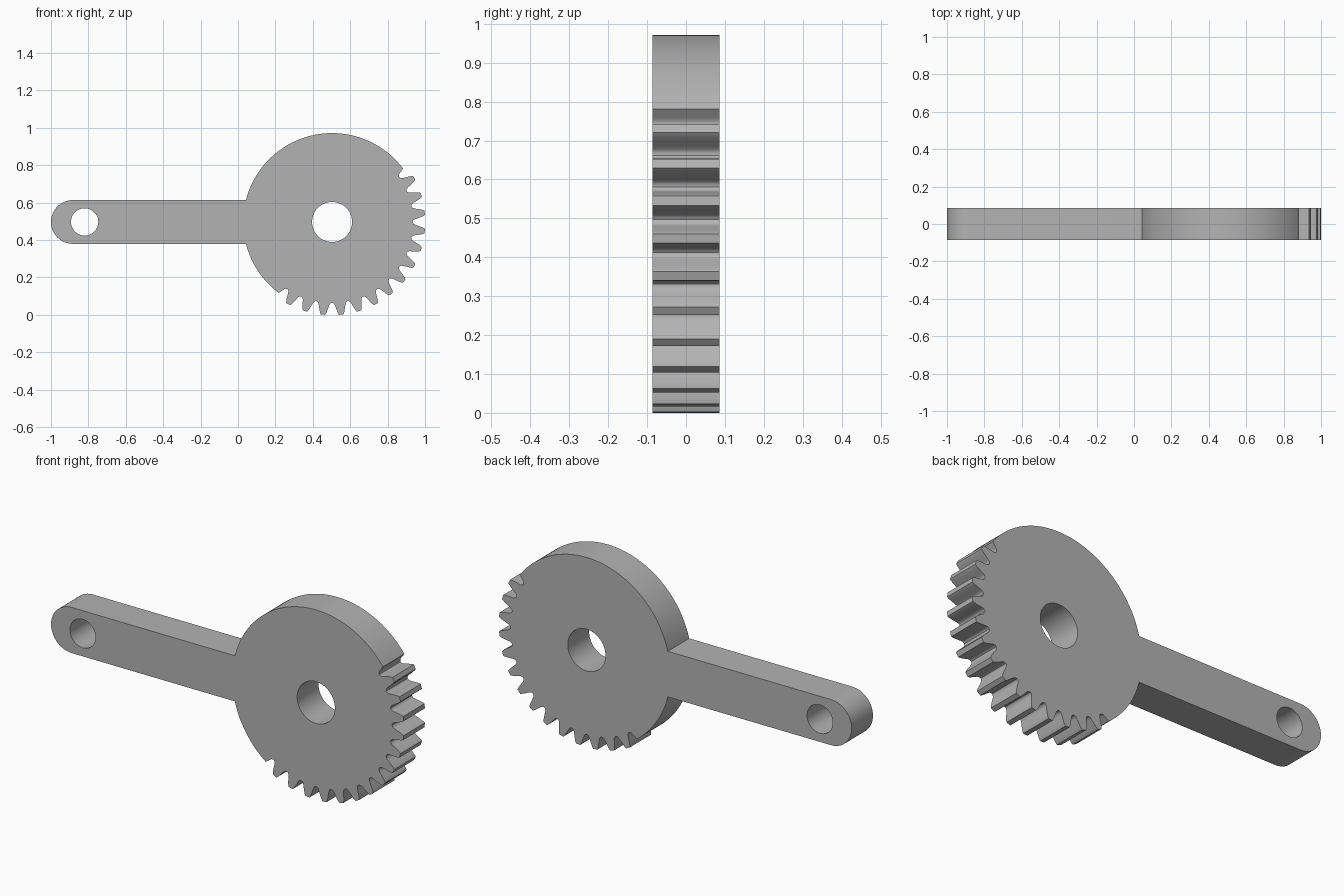
import bpy, bmesh, math
from math import sin, cos, radians, asin, degrees

if "Cube" in bpy.data.objects:
    bpy.data.objects.remove(bpy.data.objects["Cube"])

CX, CZ = 0.503, 0.4965        # gear axis
DISC_R, BORE_R = 0.475, 0.107
ARM_HALF, ARM_END = 0.117, -0.883
HOLE_X, HOLE_R = -0.82, 0.073
HALF_DEPTH = 0.0865
PITCH = 360 / 32
# half tooth: radius, angle from the tooth centre
FLANK = [(0.498, 1.35), (0.492, 1.75), (0.485, 2.1), (0.475, 2.5), (0.465, 2.9),
         (0.455, 3.3), (0.445, 3.7), (0.438, 4.15), (0.4335, 4.8), (0.4315, 5.625)]


def polar(r, deg, cx=CX):
    return (cx + r * cos(radians(deg)), CZ + r * sin(radians(deg)))


def arc(r, start, end, n, cx=CX):
    return [polar(r, start + (end - start) * i / n, cx) for i in range(n + 1)]


# Outline, counter-clockwise: toothed sector, disc, arm
first, count = -118.125, 14
last = first + PITCH * (count - 1)
disc_flank = [p for p in FLANK if p[0] <= 0.475]
outline = [polar(r, first - PITCH + a) for r, a in disc_flank]
for t in range(count):
    mid = first + PITCH * t
    outline += [polar(r, mid - a) for r, a in reversed(FLANK[:-1])]
    outline += [polar(r, mid + a) for r, a in FLANK]
outline += [polar(r, last + PITCH - a) for r, a in reversed(disc_flank[:-1])]
joint = degrees(asin(ARM_HALF / DISC_R))
outline += arc(DISC_R, last + PITCH - 2.5, 180 - joint, 48)[1:]
outline += arc(ARM_HALF, 90, 270, 32, ARM_END)
outline += arc(DISC_R, 180 + joint, 360 + first - PITCH + 2.5, 20)[:-1]

# Flat filled profile with the two holes, extruded to thickness
curve = bpy.data.curves.new("lever_profile", 'CURVE')
curve.dimensions = '2D'
curve.fill_mode = 'BOTH'
curve.extrude = HALF_DEPTH
for pts in (outline, arc(BORE_R, 0, 360, 64)[:-1], arc(HOLE_R, 0, 360, 48, HOLE_X)[:-1]):
    sp = curve.splines.new('POLY')
    sp.points.add(len(pts) - 1)
    for p, (x, z) in zip(sp.points, pts):
        p.co = (x, z, 0, 1)
    sp.use_cyclic_u = True

lever = bpy.data.objects.new("toothed_lever", curve)
bpy.context.collection.objects.link(lever)
lever.rotation_euler.x = math.pi / 2
bpy.context.view_layer.objects.active = lever
lever.select_set(True)
bpy.ops.object.convert(target='MESH')
lever = bpy.context.object

# Weld caps to walls
bm = bmesh.new()
bm.from_mesh(lever.data)
bmesh.ops.remove_doubles(bm, verts=bm.verts, dist=0.0001)
bmesh.ops.recalc_face_normals(bm, faces=bm.faces)
bm.to_mesh(lever.data)
bm.free()
bpy.ops.object.shade_smooth_by_angle(angle=radians(25))

grey = bpy.data.materials.new("plain grey")
grey.diffuse_color = (0.45, 0.45, 0.45, 1)
grey.use_nodes = True
grey.node_tree.nodes["Principled BSDF"].inputs["Base Color"].default_value = grey.diffuse_color
lever.data.materials.clear()
lever.data.materials.append(grey)
